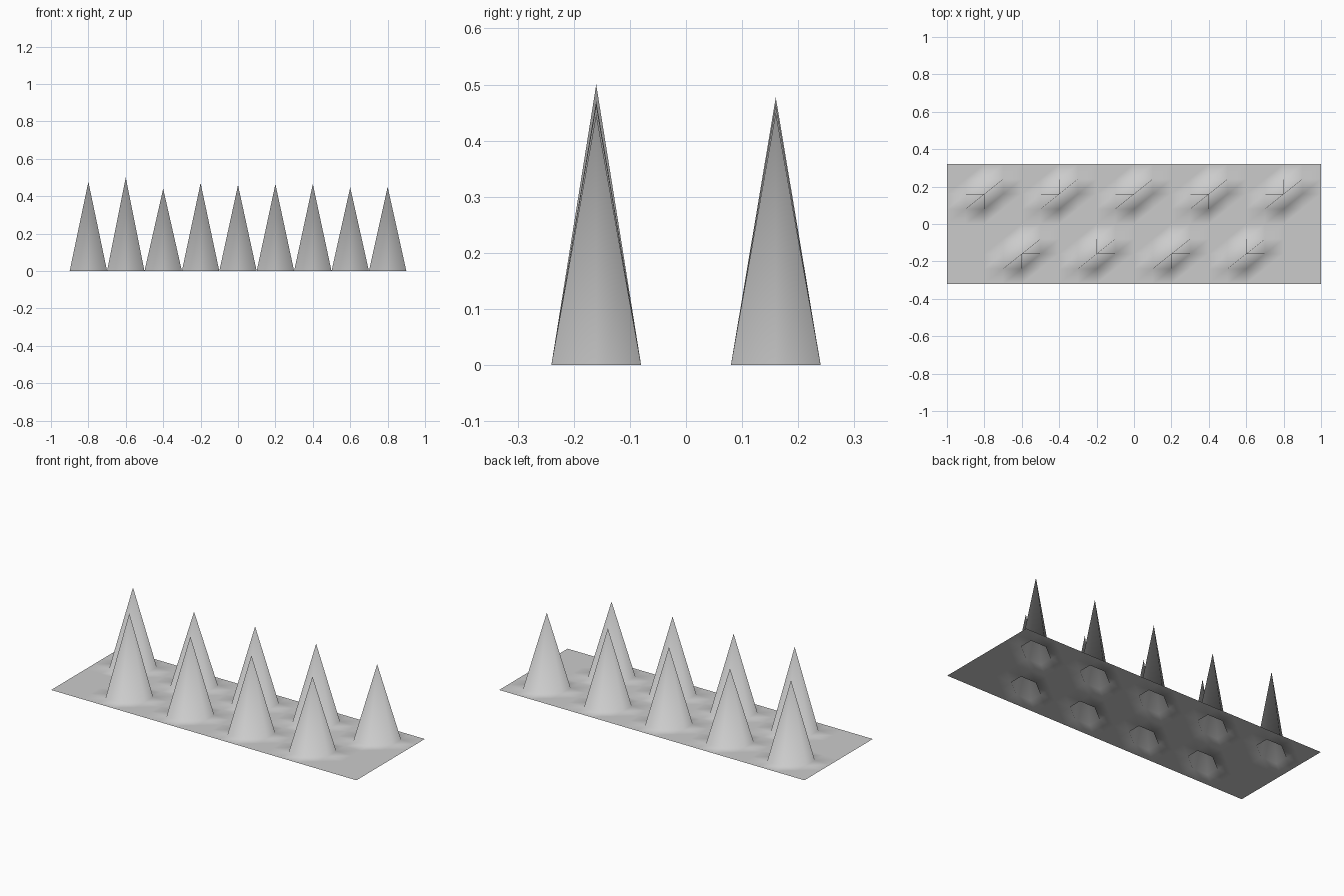
import bpy
import bmesh
from mathutils import Matrix

cube = bpy.data.objects.get("Cube")
if cube:
    bpy.data.objects.remove(cube, do_unlink=True)

GREY = (0.6, 0.6, 0.6, 1.0)
HALF_X, HALF_Y = 1.0, 0.32

# Two staggered rows of spikes: row y, first x, heights from left to right
ROWS = [
    (0.16, -0.8, [0.477, 0.44, 0.46, 0.465, 0.45]),
    (-0.16, -0.6, [0.50, 0.47, 0.465, 0.447]),
]

# Flat sheet with 20 by 8 cells
bm = bmesh.new()
bmesh.ops.create_grid(bm, x_segments=20, y_segments=8, size=1.0,
                      matrix=Matrix.Diagonal((HALF_X, HALF_Y, 1, 1)))

# Split each cell along the same diagonal
for face in list(bm.faces):
    low = min(face.verts, key=lambda v: v.co.x + v.co.y)
    high = max(face.verts, key=lambda v: v.co.x + v.co.y)
    bmesh.utils.face_split(face, low, high)

# Pull single points of the sheet up into spikes
for row_y, first_x, heights in ROWS:
    for i, height in enumerate(heights):
        x = first_x + 0.4 * i
        tip = min(bm.verts, key=lambda v: (v.co.x - x) ** 2 + (v.co.y - row_y) ** 2)
        tip.co.z = height

bmesh.ops.recalc_face_normals(bm, faces=bm.faces[:])
bm.normal_update()
if sum(f.normal.z for f in bm.faces) < 0:
    bmesh.ops.reverse_faces(bm, faces=bm.faces[:])
for face in bm.faces:
    face.smooth = True

mesh = bpy.data.meshes.new("spiked_sheet")
bm.to_mesh(mesh)
bm.free()

# Plain grey material
mat = bpy.data.materials.new("light_grey")
mat.use_nodes = True
mat.diffuse_color = GREY
mat.node_tree.nodes["Principled BSDF"].inputs["Base Color"].default_value = GREY
mesh.materials.append(mat)

sheet = bpy.data.objects.new("spiked_sheet", mesh)
bpy.context.collection.objects.link(sheet)
